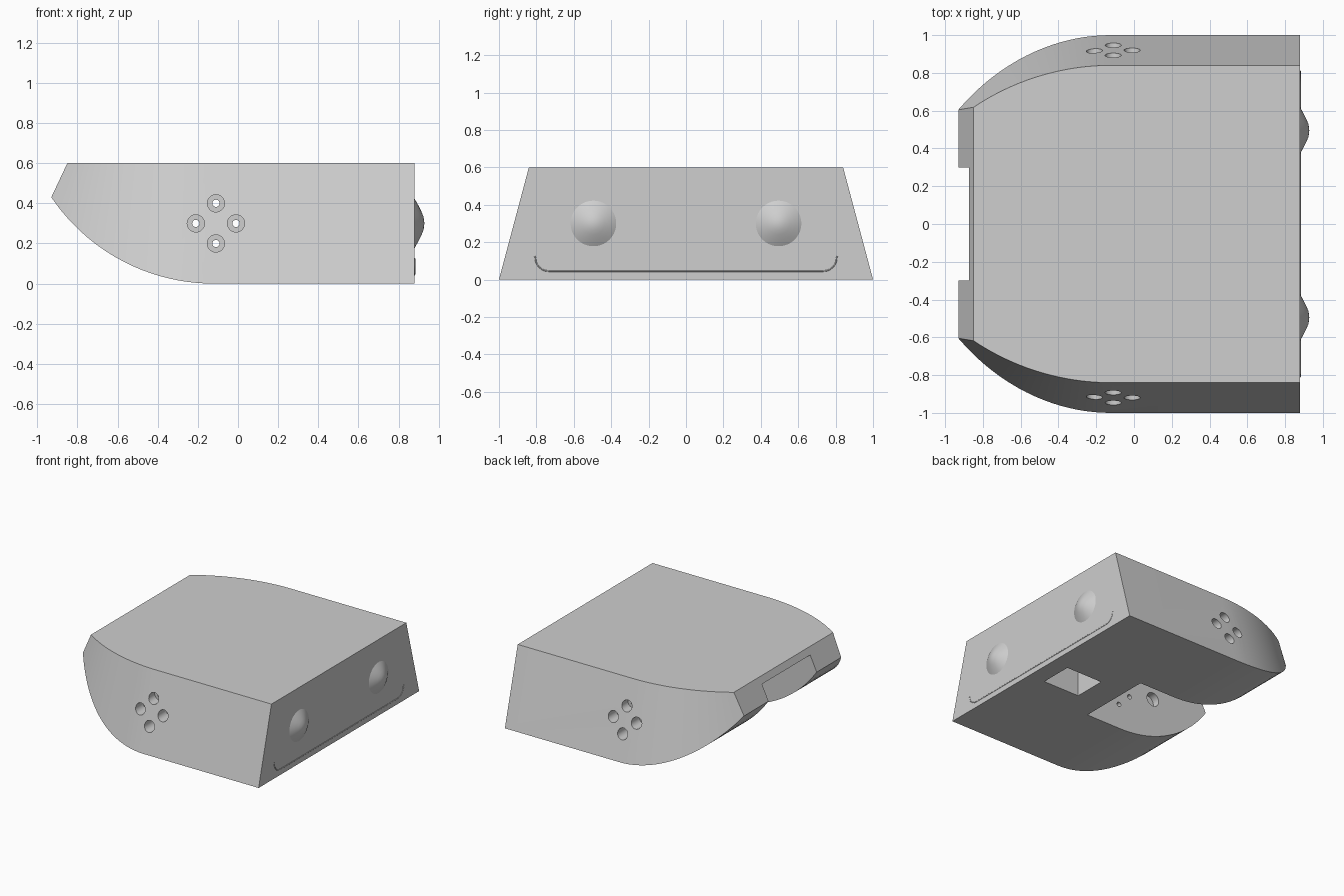
import bpy, bmesh, math
from mathutils import Matrix

cube = bpy.data.objects.get("Cube")
if cube:
    bpy.data.objects.remove(cube, do_unlink=True)

grey = bpy.data.materials.new("matte_grey")
grey.use_nodes = True
colour = (0.62, 0.62, 0.62, 1)
grey.diffuse_color = colour
grey.node_tree.nodes["Principled BSDF"].inputs["Base Color"].default_value = colour

TOP, TAIL, BEND = 0.6, 0.88, -0.12
KEEL_R, PLAN_R = 0.978, 1.31     # nose curvature from the side and from above


def make_object(name, bm):
    bmesh.ops.recalc_face_normals(bm, faces=bm.faces[:])
    mesh = bpy.data.meshes.new(name)
    bm.to_mesh(mesh)
    bm.free()
    mesh.materials.append(grey)
    obj = bpy.data.objects.new(name, mesh)
    bpy.context.collection.objects.link(obj)
    return obj


def activate(obj):
    bpy.ops.object.select_all(action='DESELECT')
    obj.select_set(True)
    bpy.context.view_layer.objects.active = obj


def smooth(obj):
    activate(obj)
    bpy.ops.object.shade_smooth_by_angle(angle=math.radians(30))


def arc(radius, x):
    d = max(0, BEND - x)
    return radius - math.sqrt(radius ** 2 - d ** 2)


def half_width(x, z):
    return 1 - z * 0.16 / TOP - arc(PLAN_R, x)


def cut(target, cutter):
    cutter.hide_render = True
    mod = target.modifiers.new("cut", 'BOOLEAN')
    mod.operation, mod.solver, mod.object = 'DIFFERENCE', 'EXACT', cutter
    activate(target)
    bpy.ops.object.modifier_apply(modifier=mod.name)
    bpy.data.objects.remove(cutter, do_unlink=True)


def box_cutter(x0, x1, half_y, z0, z1):
    bm = bmesh.new()
    bmesh.ops.create_cube(bm, size=1)
    bmesh.ops.scale(bm, vec=(x1 - x0, 2 * half_y, z1 - z0), verts=bm.verts)
    bmesh.ops.translate(bm, vec=((x0 + x1) / 2, 0, (z0 + z1) / 2), verts=bm.verts)
    return make_object("box_cutter", bm)


def round_cutter(radius, length, centre, axis):
    bm = bmesh.new()
    bmesh.ops.create_cone(bm, cap_ends=True, segments=32, radius1=radius,
                          radius2=radius, depth=length)
    turn = Matrix.Rotation(math.pi / 2, 4, 'X' if axis == 'Y' else 'Y')
    bm.transform(Matrix.Translation(centre) @ turn)
    return make_object("round_cutter", bm)


# Body: trapezoid sections lofted from the tail to the slanted nose
bm = bmesh.new()
stations = [(TAIL, TAIL)]
STEPS = 18
for i in range(STEPS + 1):
    t = i / STEPS
    stations.append((BEND - 0.81 * t, BEND - 0.73 * t))
rings = []
for low_x, high_x in stations:
    low_z = arc(KEEL_R, low_x)
    low_y, high_y = half_width(low_x, low_z), half_width(high_x, TOP)
    rings.append([bm.verts.new(p) for p in (
        (low_x, -low_y, low_z), (low_x, low_y, low_z),
        (high_x, high_y, TOP), (high_x, -high_y, TOP))])
for a, b in zip(rings, rings[1:]):
    for k in range(4):
        n = (k + 1) % 4
        bm.faces.new((a[k], a[n], b[n], b[k]))
bm.faces.new(rings[0])
bm.faces.new(rings[-1])
body = make_object("body", bm)

# Open slot under the nose and socket under the tail
cut(body, box_cutter(-1.2, 0.19, 0.3, -0.2, 0.55))
cut(body, box_cutter(0.42, 0.74, 0.13, -0.2, 0.25))

# Pivot recesses in the slot walls
cut(body, round_cutter(0.055, 0.72, (-0.43, 0, 0.36), 'Y'))

# Cross of four counterbored holes through both sides
for dx, dz in ((0.1, 0), (-0.1, 0), (0, 0.1), (0, -0.1)):
    x, z = -0.11 + dx, 0.3 + dz
    cut(body, round_cutter(0.018, 2.4, (x, 0, z), 'Y'))
    for side in (-1, 1):
        cut(body, round_cutter(0.043, 0.3, (x, side * 0.97, z), 'Y'))

# Round recesses for the tail domes
for side in (-1, 1):
    cut(body, round_cutter(0.15, 0.05, (TAIL + 0.007, side * 0.495, 0.3), 'X'))
smooth(body)

# Domes: spun bell profile of (radius, x)
profile = [(0.145, 0.86), (0.145, 0.866), (0.122, 0.88), (0.09, 0.898),
           (0.06, 0.913), (0.035, 0.923), (0.015, 0.927), (0, 0.928)]
for side, label in ((-1, "front"), (1, "back")):
    bm = bmesh.new()
    verts = [bm.verts.new((x, r, 0)) for r, x in profile]
    edges = [bm.edges.new(pair) for pair in zip(verts, verts[1:])]
    bmesh.ops.spin(bm, geom=verts + edges, cent=(0, 0, 0), axis=(1, 0, 0),
                   angle=2 * math.pi, steps=40)
    bmesh.ops.remove_doubles(bm, verts=bm.verts, dist=0.0001)
    bmesh.ops.translate(bm, vec=(0, side * 0.495, 0.3), verts=bm.verts)
    smooth(make_object(label + "_dome", bm))

# Fine U-shaped trim line low on the tail face
half = [(0.81, 0.125)]
for i in range(7):
    a = i / 6 * math.pi / 2
    half.append((0.735 + 0.07 * math.cos(a), 0.115 - 0.07 * math.sin(a)))
path = half + [(-y, z) for y, z in reversed(half)]
curve = bpy.data.curves.new("tail_trim", 'CURVE')
curve.dimensions = '3D'
curve.bevel_depth = 0.004
curve.bevel_resolution = 1
spline = curve.splines.new('POLY')
spline.points.add(len(path) - 1)
for point, (y, z) in zip(spline.points, path):
    point.co = (TAIL - 0.001, y, z, 1)
curve.materials.append(grey)
trim = bpy.data.objects.new("tail_trim", curve)
bpy.context.collection.objects.link(trim)
